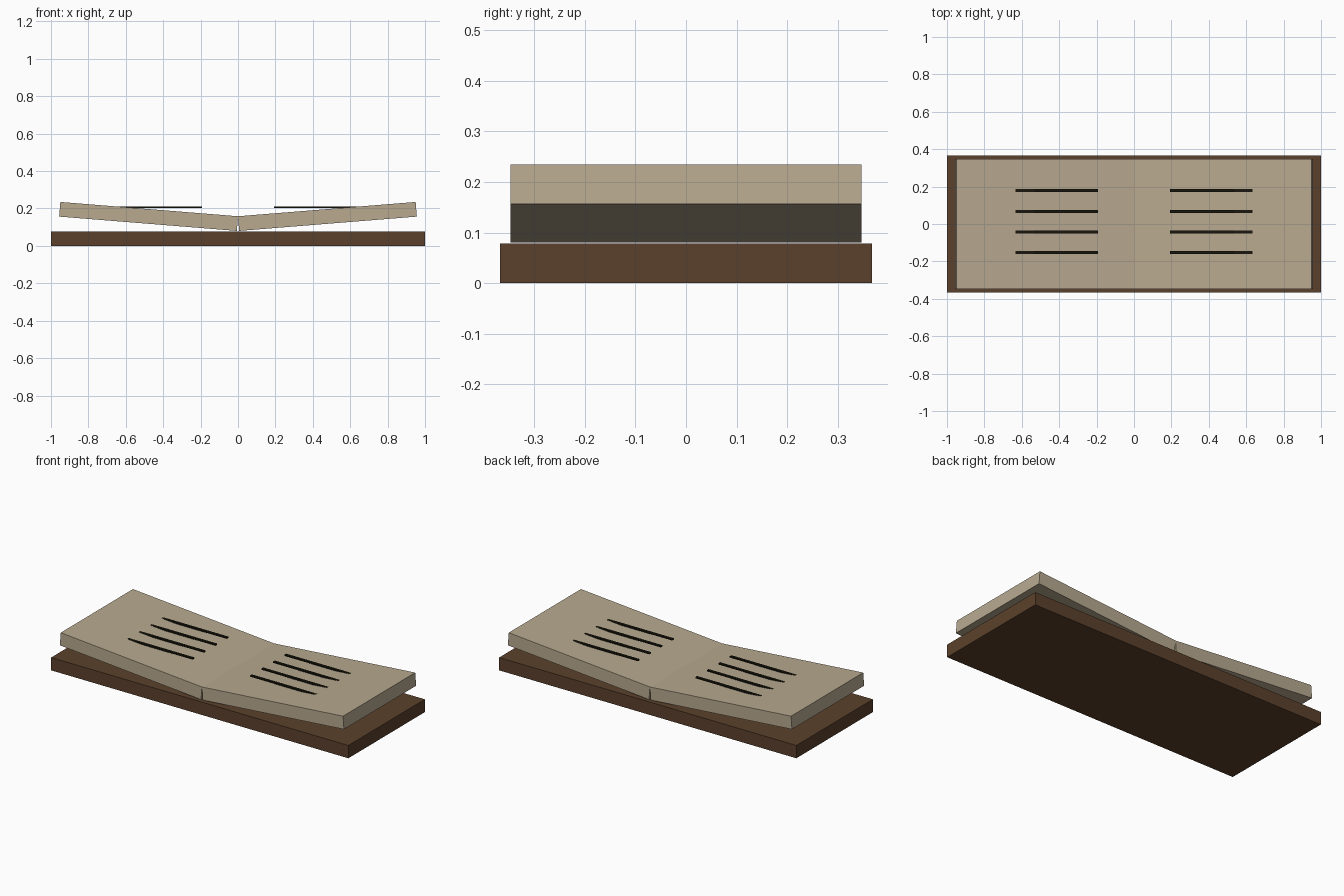
import bpy
import math

if "Cube" in bpy.data.objects:
    bpy.data.objects.remove(bpy.data.objects["Cube"])


def material(name, colour):
    m = bpy.data.materials.new(name)
    m.diffuse_color = (*colour, 1.0)
    m.use_nodes = True
    m.node_tree.nodes["Principled BSDF"].inputs["Base Color"].default_value = m.diffuse_color
    return m


leather = material("brown leather", (0.105, 0.053, 0.025))
paper = material("aged paper", (0.48, 0.40, 0.28))
ink = material("dark ink", (0.010, 0.008, 0.004))


def box(name, size, centre, mat, tilt=0.0):
    bpy.ops.mesh.primitive_cube_add(size=1, location=centre, rotation=(0, tilt, 0))
    ob = bpy.context.object
    ob.name = name
    ob.scale = size
    ob.data.materials.append(mat)
    return ob


# Flat cover board
box("cover", (2.0, 0.735, 0.078), (0, 0, 0.039), leather)

TILT = math.radians(4.6)
for side, label in ((-1, "left"), (1, "right")):
    # Page block, rising away from the spine
    box(f"{label}_pages", (0.953, 0.694, 0.0785), (side * 0.478, 0, 0.1575),
        paper, -side * TILT)
    # Level bars of writing, sinking into the page at the outer end
    for i in range(4):
        box(f"{label}_writing_{i + 1}", (0.441, 0.016, 0.008),
            (side * 0.414, 0.178 - i * 0.11, 0.2055), ink)
